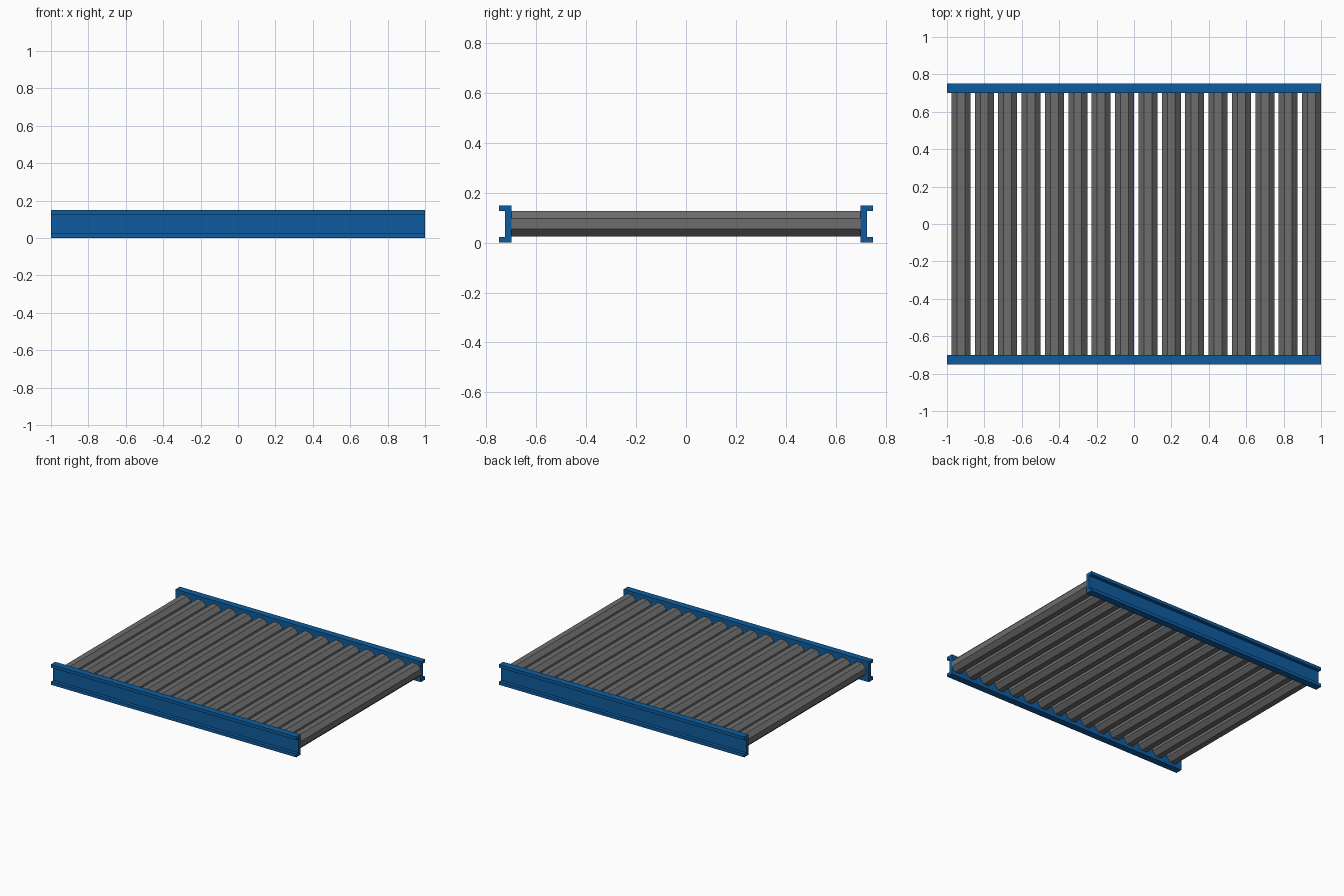
import bpy
import bmesh
import math

cube = bpy.data.objects.get("Cube")
if cube:
    bpy.data.objects.remove(cube, do_unlink=True)


def make_material(name, color):
    mat = bpy.data.materials.new(name)
    mat.use_nodes = True
    mat.diffuse_color = color
    mat.node_tree.nodes["Principled BSDF"].inputs["Base Color"].default_value = color
    return mat


def extrude_profile(name, points, direction, mat):
    """Close a flat 3D outline into a solid by extruding it along direction."""
    bm = bmesh.new()
    face = bm.faces.new([bm.verts.new(p) for p in points])
    result = bmesh.ops.extrude_face_region(bm, geom=[face], use_keep_orig=True)
    moved = [v for v in result["geom"] if isinstance(v, bmesh.types.BMVert)]
    bmesh.ops.translate(bm, verts=moved, vec=direction)
    bmesh.ops.recalc_face_normals(bm, faces=bm.faces)
    mesh = bpy.data.meshes.new(name)
    bm.to_mesh(mesh)
    bm.free()
    mesh.materials.append(mat)
    obj = bpy.data.objects.new(name, mesh)
    bpy.context.collection.objects.link(obj)
    return obj


blue = make_material("rail blue", (0.0044, 0.108, 0.35, 1))
grey = make_material("roller grey", (0.155, 0.155, 0.155, 1))

# Side rails: C channels with the flanges pointing outwards
INNER, WEB, OUTER = 0.70, 0.725, 0.75
HEIGHT, FLANGE = 0.15, 0.0235
channel = [(INNER, 0), (OUTER, 0), (OUTER, FLANGE), (WEB, FLANGE),
           (WEB, HEIGHT - FLANGE), (OUTER, HEIGHT - FLANGE),
           (OUTER, HEIGHT), (INNER, HEIGHT)]
for name, side in (("front_rail", -1), ("back_rail", 1)):
    extrude_profile(name, [(-1, side * y, z) for y, z in channel], (2, 0, 0), blue)

# Rollers: sixteen octagonal bars with flat tops, spanning between the rails
COUNT, PITCH, FIRST_X = 16, 0.125, -0.9255
RADIUS = 0.0507 / math.cos(math.pi / 8)
octagon = [(RADIUS * math.cos(a), RADIUS * math.sin(a))
           for a in (math.pi / 8 + i * math.pi / 4 for i in range(8))]
first = extrude_profile("roller_01", [(x, -INNER, z) for x, z in octagon],
                        (0, 2 * INNER, 0), grey)
first.location = (FIRST_X, 0, 0.0755)
for i in range(1, COUNT):
    roller = bpy.data.objects.new(f"roller_{i + 1:02d}", first.data)
    roller.location = (FIRST_X + i * PITCH, 0, 0.0755)
    bpy.context.collection.objects.link(roller)
